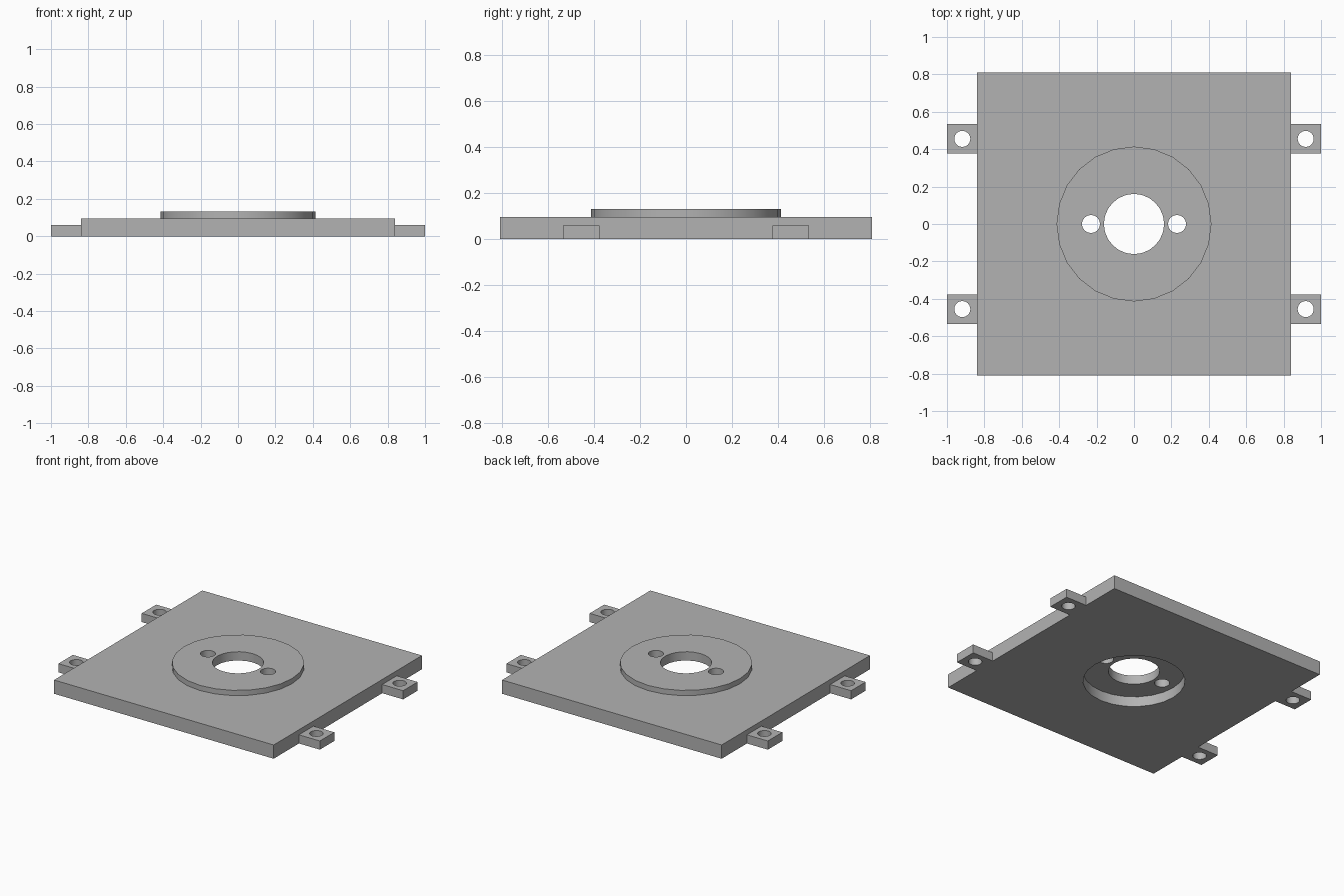
import bpy
import math

cube = bpy.data.objects.get("Cube")
if cube:
    bpy.data.objects.remove(cube, do_unlink=True)

PLATE_X, PLATE_Y, PLATE_TOP = 0.84, 0.81, 0.095
DISC_TOP, TAB_TOP, RECESS_TOP = 0.131, 0.06, 0.07
SEGMENTS = 24

grey = bpy.data.materials.new("plain grey")
grey.use_nodes = True
colour = (0.45, 0.45, 0.45, 1)
grey.diffuse_color = colour
grey.node_tree.nodes["Principled BSDF"].inputs["Base Color"].default_value = colour


def box(name, x0, x1, y0, y1, z0, z1):
    bpy.ops.mesh.primitive_cube_add(
        size=1, location=((x0 + x1) / 2, (y0 + y1) / 2, (z0 + z1) / 2))
    ob = bpy.context.object
    ob.name = name
    ob.scale = (x1 - x0, y1 - y0, z1 - z0)
    bpy.ops.object.transform_apply(location=True, rotation=False, scale=True)
    ob.data.materials.append(grey)
    return ob


def cylinder(name, x, y, radius, z0, z1):
    bpy.ops.mesh.primitive_cylinder_add(
        vertices=SEGMENTS, radius=radius, depth=z1 - z0,
        location=(x, y, (z0 + z1) / 2))
    ob = bpy.context.object
    ob.name = name
    bpy.ops.object.transform_apply(location=True, rotation=False, scale=True)
    ob.data.materials.append(grey)
    return ob


def drill(ob, holes):
    """Cut vertical round holes, each given as x, y, radius, bottom, top."""
    for hole in holes:
        cutter = cylinder("hole_cutter", *hole)
        cutter.hide_render = True
        bpy.context.view_layer.objects.active = ob
        mod = ob.modifiers.new("hole", "BOOLEAN")
        mod.operation = "DIFFERENCE"
        mod.solver = "EXACT"
        mod.object = cutter
        bpy.ops.object.modifier_apply(modifier=mod.name)
        bpy.data.objects.remove(cutter, do_unlink=True)
    bpy.ops.object.select_all(action="DESELECT")
    ob.select_set(True)
    bpy.context.view_layer.objects.active = ob
    bpy.ops.object.shade_smooth_by_angle(angle=math.radians(30))


# Centre bore and the two pin holes run through plate and disc
through_holes = [(0, 0, 0.161, -0.1, 0.3)]
through_holes += [(side * 0.23, 0, 0.048, -0.1, 0.3) for side in (-1, 1)]

# Base plate with a round recess underneath
plate = box("base_plate", -PLATE_X, PLATE_X, -PLATE_Y, PLATE_Y, 0, PLATE_TOP)
drill(plate, [(0, 0, 0.32, -0.1, RECESS_TOP)] + through_holes)

# Raised round boss
disc = cylinder("raised_disc", 0, 0, 0.414, PLATE_TOP, DISC_TOP)
drill(disc, through_holes)

# Four drilled mounting tabs
for side, side_name in ((1, "left"), (-1, "right")):
    for end, end_name in ((-1, "front"), (1, "back")):
        xs = sorted((side * PLATE_X, side * 1.0))
        ys = sorted((end * 0.376, end * 0.534))
        tab = box(f"{end_name}_{side_name}_mounting_tab", *xs, *ys, 0, TAB_TOP)
        drill(tab, [(side * 0.918, end * 0.455, 0.043, -0.1, 0.3)])
